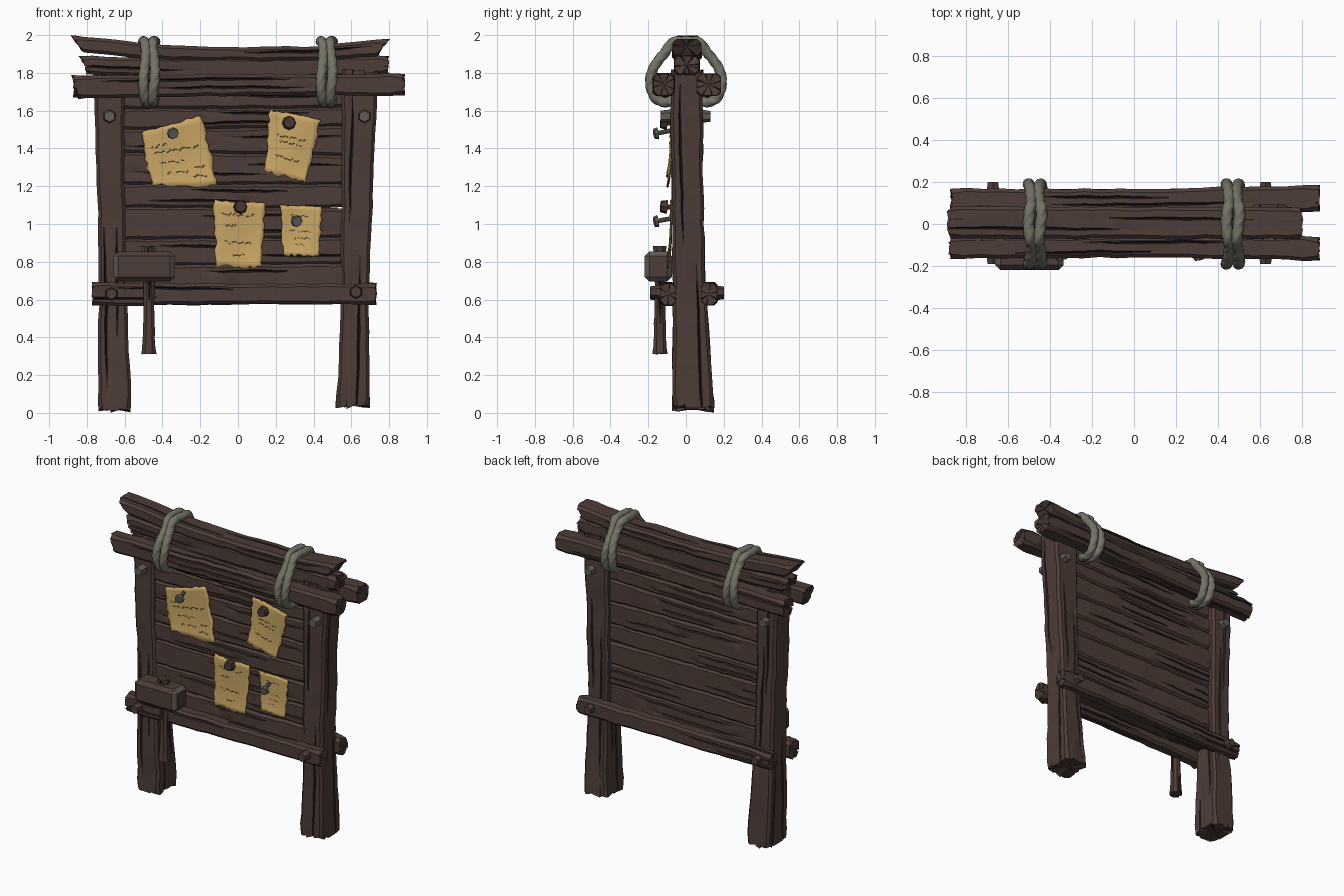
import bpy, bmesh, math, random
from mathutils import Vector, Matrix

if "Cube" in bpy.data.objects:
    bpy.data.objects.remove(bpy.data.objects["Cube"])

random.seed(7)
R = random.uniform


def material(name, rgb):
    m = bpy.data.materials.new(name)
    m.diffuse_color = (*rgb, 1)
    m.use_nodes = True
    m.node_tree.nodes["Principled BSDF"].inputs["Base Color"].default_value = m.diffuse_color
    return m


WOOD = material("dark_wood", (0.075, 0.046, 0.038))
CRACK = material("wood_crack", (0.024, 0.015, 0.013))
PAPER = material("old_paper", (0.57, 0.37, 0.125))
INK = material("faded_ink", (0.075, 0.048, 0.02))
ROPE = material("grey_rope", (0.175, 0.17, 0.13))
IRON = material("worn_iron", (0.12, 0.105, 0.09))
TACK = material("red_brown_tack", (0.065, 0.034, 0.03))


def finish(name, bm, *mats):
    bmesh.ops.recalc_face_normals(bm, faces=bm.faces[:])
    me = bpy.data.meshes.new(name)
    bm.to_mesh(me)
    bm.free()
    for m in mats:
        me.materials.append(m)
    ob = bpy.data.objects.new(name, me)
    bpy.context.collection.objects.link(ob)
    return ob


# Rough timber: stations (t, u0, u1, v0, v1) along X (u=y, v=z) or Z (u=x, v=y), with carved cracks
def beam(name, st, axis="X", slant=(0, 0), ragged=0.012, n=22, jit=0.004):
    bm = bmesh.new()
    t0, t1 = st[0][0], st[-1][0]
    _, a0, a1, b0, b1 = st[0]
    cols = []                       # (side, groove or None, part)
    for s in range(4):
        length = (a1 - a0) if s % 2 == 0 else (b1 - b0)
        g = 2 if length > 0.1 else 1
        cols.append((s, None, 0))
        for k in range(g):
            ta = R(-0.2, 0.6)
            gr = (0.12 + 0.76 * (k + R(0.25, 0.75)) / g, ta, ta + R(0.3, 0.6), R(0, 6))
            cols += [(s, gr, -1), (s, gr, 0), (s, gr, 1)]
        cols.append((s, None, 1))

    def active(gr, x):
        return math.sin(math.pi * (x - gr[1]) / (gr[2] - gr[1])) if gr[1] < x < gr[2] else 0

    rings = []
    for i in range(n + 1):
        x = i / n
        t = t0 + (t1 - t0) * x
        k = 0
        while k < len(st) - 2 and t > st[k + 1][0]:
            k += 1
        f = (t - st[k][0]) / (st[k + 1][0] - st[k][0])
        u0, u1, v0, v1 = [p + (q - p) * f + R(-jit, jit) for p, q in zip(st[k][1:], st[k + 1][1:])]
        c = 0.016 if 0 < i < n else 0.024
        ring = []
        for s, gr, part in cols:
            length = (u1 - u0) if s % 2 == 0 else (v1 - v0)
            d = 0
            if gr is None:
                p = c / length if part == 0 else 1 - c / length
            else:
                a = active(gr, x)
                p = gr[0] + 0.025 * math.sin(gr[3] + 7 * x) + part * (0.002 + 0.005 * a) / length
                d = 0.012 * a if part == 0 else 0
            u, v = [(u0 + p * (u1 - u0), v0 + d), (u1 - d, v0 + p * (v1 - v0)),
                    (u1 - p * (u1 - u0), v1 - d), (u0 + d, v1 - p * (v1 - v0))][s]
            tt = t
            if i in (0, n):         # slanted, splintered ends
                inward = R(0, ragged) + (ragged if gr and part == 0 else 0)
                inward += slant[0 if i == 0 else 1] * (1 - (v - v0) / (v1 - v0))
                tt += inward if i == 0 else -inward
            ring.append(bm.verts.new((tt, u, v) if axis == "X" else (u, v, tt)))
        rings.append(ring)
    m = len(cols)
    for i in range(n):
        for j in range(m):
            q = (j + 1) % m
            fc = bm.faces.new((rings[i][j], rings[i][q], rings[i + 1][q], rings[i + 1][j]))
            gr, part = cols[j][1:]
            if gr and part < 1 and active(gr, (i + 0.5) / n) > 0.3:
                fc.material_index = 1
    for ring in (rings[0], rings[-1]):
        mid = bm.verts.new(sum((v.co for v in ring), Vector()) / m)
        for j in range(m):
            bm.faces.new((ring[j], ring[(j + 1) % m], mid))
    return finish(name, bm, WOOD, CRACK)


# Posts
beam("left_post", [(0, -0.74, -0.565, -0.07, 0.15), (0.3, -0.74, -0.575, -0.07, 0.13),
                   (0.65, -0.735, -0.59, -0.07, 0.105), (1.2, -0.745, -0.60, -0.075, 0.09),
                   (1.80, -0.765, -0.60, -0.08, 0.09)], "Z", ragged=0.025)
beam("right_post", [(0.02, 0.52, 0.695, -0.07, 0.15), (0.3, 0.535, 0.695, -0.07, 0.13),
                    (0.65, 0.545, 0.69, -0.07, 0.105), (1.2, 0.55, 0.715, -0.075, 0.09),
                    (1.82, 0.55, 0.74, -0.08, 0.09)], "Z", ragged=0.025)

# Panel planks: (left bottom, left top, right bottom, right top)
edges = [(0.64, 0.64), (0.78, 0.79), (0.92, 0.93), (1.09, 1.08), (1.21, 1.21),
         (1.38, 1.36), (1.50, 1.52), (1.61, 1.62), (1.79, 1.79)]
for k in range(len(edges) - 1):
    (l0, r0), (l1, r1) = edges[k], edges[k + 1]
    gap = 0.012 if k == 3 else -0.003
    dy = R(-0.006, 0.006)
    beam(f"panel_plank_{k + 1}", [(-0.64, -0.06 + dy, 0.05 + dy, l0 - 0.003, l1 + 0.003),
                                  (0.3, -0.06 + dy, 0.05 + dy, (l0 + r0) / 2 - 0.003, (l1 + r1) / 2 + 0.003),
                                  (0.6, -0.06 + dy, 0.05 + dy, r0 + gap, r1 + 0.003)], jit=0.003)

# Lower and upper rails, front and back
beam("front_lower_rail", [(-0.775, -0.14, -0.05, 0.565, 0.69), (0, -0.135, -0.05, 0.575, 0.68),
                          (0.735, -0.135, -0.05, 0.575, 0.685)])
beam("back_lower_rail", [(-0.77, 0.08, 0.165, 0.57, 0.685), (0.735, 0.08, 0.165, 0.575, 0.69)])
beam("front_upper_rail", [(-0.885, -0.165, -0.06, 1.665, 1.785), (-0.3, -0.16, -0.06, 1.675, 1.79),
                          (0.3, -0.16, -0.06, 1.685, 1.795), (0.885, -0.175, -0.06, 1.68, 1.795)], slant=(0.035, 0))
beam("back_upper_rail", [(-0.875, 0.06, 0.17, 1.67, 1.785), (0, 0.06, 0.165, 1.68, 1.79),
                         (0.885, 0.06, 0.185, 1.68, 1.795)])

# Sagging ridge beam and the board under it
beam("lower_ridge_beam", [(-0.845, -0.06, 0.07, 1.795, 1.89), (-0.3, -0.06, 0.07, 1.77, 1.88),
                          (0.3, -0.06, 0.07, 1.77, 1.88), (0.81, -0.06, 0.07, 1.795, 1.89)],
     slant=(0.04, 0.01), ragged=0.03)
beam("ridge_beam", [(-0.89, -0.07, 0.085, 1.915, 2.0), (-0.5, -0.07, 0.085, 1.875, 1.955),
                    (0, -0.07, 0.08, 1.865, 1.935), (0.4, -0.07, 0.08, 1.87, 1.94),
                    (0.805, -0.07, 0.08, 1.89, 1.98)], slant=(0.06, 0.06))


# Twisted ropes binding the ridge to both upper rails
def rope(name, x0, phase, samples=96, sides=18, r=0.026):
    half = [(0.07, 1.96), (0.11, 1.91), (0.17, 1.83), (0.19, 1.75), (0.165, 1.67), (0.11, 1.645), (0.04, 1.665)]
    pts = [Vector((0, -y, z)) for y, z in reversed(half)] + [Vector((0, 0, 1.967))] + \
          [Vector((0, y, z)) for y, z in half]
    pts = [pts[0] * 2 - pts[1]] + pts + [pts[-1] * 2 - pts[-2]]
    path = []
    for i in range(samples + 1):
        g = i / samples * (len(pts) - 3)
        k = min(int(g), len(pts) - 4)
        f = g - k
        a, b, c, d = pts[k:k + 4]
        p = 0.5 * (2 * b + (c - a) * f + (2 * a - 5 * b + 4 * c - d) * f * f + (3 * b - a - 3 * c + d) * f ** 3)
        path.append(p + Vector((x0 + 0.007 * math.sin(phase + 22 * i / samples), 0, 0)))
    bm = bmesh.new()
    rings, dist = [], 0
    for i, p in enumerate(path):
        dist += (p - path[i - 1]).length if i else 0
        tan = (path[min(i + 1, samples)] - path[max(i - 1, 0)]).normalized()
        side = tan.cross(Vector((1, 0, 0))).normalized()
        ring = []
        for j in range(sides):
            th = 2 * math.pi * j / sides
            rr = r * (0.88 + 0.2 * abs(math.cos(1.5 * (th - dist * 36 - phase))))
            ring.append(bm.verts.new(p + rr * (math.cos(th) * Vector((1, 0, 0)) + math.sin(th) * side)))
        rings.append(ring)
    for a, b in zip(rings, rings[1:]):
        for j in range(sides):
            bm.faces.new((a[j], a[(j + 1) % sides], b[(j + 1) % sides], b[j]))
    bm.faces.new(rings[0])
    bm.faces.new(rings[-1])
    finish(name, bm, ROPE)


for label, x in (("left", -0.47), ("right", 0.47)):
    rope(f"{label}_rope_outer", x - 0.024, 0)
    rope(f"{label}_rope_inner", x + 0.024, 2)


# Torn paper notices with abstract scribbles; corners are top-left, top-right, bottom-right, bottom-left
def notice(name, corners, rows, n=12):
    tl, tr, br, bl = [Vector((x, 0, z)) for x, z in corners]
    ph = R(0, 6)

    def surf(u, v, lift=0):
        p = (tl * (1 - u) + tr * u) * (1 - v) + (bl * (1 - u) + br * u) * v
        p.y = -0.079 - 0.018 * v ** 4 - 0.004 * math.sin(ph + 5 * u + 3 * v) - lift
        return p
    bm = bmesh.new()
    grid = []
    for i in range(n + 1):
        row = []
        for j in range(n + 1):
            u, v = j / n, i / n
            if j in (0, n):
                u += R(-0.035, 0.02) * (1 if j else -1)
            if i in (0, n):
                v += R(-0.04, 0.035) * (1 if i else -0.4)
            row.append(bm.verts.new(surf(u, v)))
        grid.append(row)
    for i in range(n):
        for j in range(n):
            bm.faces.new((grid[i][j], grid[i][j + 1], grid[i + 1][j + 1], grid[i + 1][j]))
    ob = finish(name, bm, PAPER)
    sol = ob.modifiers.new("thickness", "SOLIDIFY")
    sol.thickness, sol.offset = 0.005, 0
    bm = bmesh.new()
    for v, ua, ub in rows:
        u, last = ua, None
        while u < ub:
            w = v + R(-0.028, 0.028)
            pair = [bm.verts.new(surf(u, w - 0.011, 0.005)), bm.verts.new(surf(u + 0.012, w + 0.011, 0.005))]
            if last and R(0, 1) > 0.15:
                bm.faces.new((last[0], pair[0], pair[1], last[1]))
            last = pair
            u += R(0.02, 0.04)
    finish(name + "_scribbles", bm, INK)


notice("large_notice", [(-0.52, 1.485), (-0.19, 1.575), (-0.105, 1.205), (-0.46, 1.20)],
       [(0.3, 0.12, 0.4), (0.42, 0.15, 0.85), (0.6, 0.2, 0.6), (0.72, 0.7, 0.92), (0.78, 0.25, 0.6), (0.86, 0.65, 0.9)])
notice("upper_right_notice", [(0.165, 1.605), (0.44, 1.555), (0.36, 1.215), (0.14, 1.28)],
       [(0.38, 0.2, 0.8), (0.46, 0.25, 0.75), (0.7, 0.2, 0.75)])
notice("lower_middle_notice", [(-0.13, 1.125), (0.145, 1.11), (0.125, 0.765), (-0.12, 0.775)],
       [(0.2, 0.15, 0.8), (0.36, 0.2, 0.45), (0.62, 0.2, 0.75), (0.8, 0.35, 0.65)])
notice("lower_right_notice", [(0.225, 1.10), (0.447, 1.09), (0.43, 0.825), (0.235, 0.835)],
       [(0.2, 0.2, 0.7), (0.5, 0.2, 0.75), (0.65, 0.3, 0.8), (0.78, 0.35, 0.6)])


# Round or faceted pegs between two points
def peg(name, a, b, r0, r1, sides, mat):
    a, b = Vector(a), Vector(b)
    d = b - a
    mx = Matrix.Translation((a + b) / 2) @ d.to_track_quat("Z", "Y").to_matrix().to_4x4()
    bm = bmesh.new()
    bmesh.ops.create_cone(bm, cap_ends=True, segments=sides, radius1=r0, radius2=r1, depth=d.length, matrix=mx)
    return finish(name, bm, mat)


for k, (x, z) in enumerate([(0.27, 1.535), (0.012, 1.09)]):
    peg(f"tack_shaft_{k + 1}", (x, -0.05, z), (x, -0.11, z), 0.014, 0.014, 8, TACK)
    peg(f"tack_head_{k + 1}", (x, -0.10, z), (x + 0.003, -0.135, z + 0.003), 0.037, 0.03, 8, TACK)
for k, (x, z) in enumerate([(-0.345, 1.48), (0.31, 1.015)]):
    peg(f"nail_shaft_{k + 1}", (x - 0.02, -0.05, z + 0.02), (x, -0.155, z), 0.012, 0.012, 8, IRON)
    peg(f"nail_head_{k + 1}", (x, -0.15, z), (x + 0.004, -0.168, z - 0.003), 0.032, 0.027, 8, IRON)

# Bolts on posts and lower rails, front and back
for k, (x, z, yf, yb) in enumerate([(-0.68, 1.57, -0.07, 0.08), (0.67, 1.57, -0.07, 0.08),
                                    (-0.67, 0.63, -0.125, 0.15), (0.625, 0.64, -0.125, 0.15)]):
    mat = IRON if k < 2 else WOOD
    peg(f"front_bolt_{k + 1}", (x, yf, z), (x, yf - 0.065, z), 0.038, 0.03, 6, mat)
    peg(f"back_bolt_{k + 1}", (x, yb, z), (x, yb + 0.05, z), 0.036, 0.028, 6, mat)

# Hanging mallet: head with worn end edges, flared handle
bm = bmesh.new()
bmesh.ops.create_cube(bm, size=1, matrix=Matrix.Translation((-0.497, -0.147, 0.775)) @ Matrix.Diagonal((0.325, 0.145, 0.16, 1)))
bmesh.ops.bevel(bm, geom=bm.edges[:], offset=0.025, segments=1, affect="EDGES")
bm.normal_update()
for f in bm.faces:
    if 0.3 < abs(f.normal.x) < 0.9:
        f.material_index = 1
finish("mallet_head", bm, WOOD, IRON)
beam("mallet_handle", [(0.31, -0.512, -0.432, -0.177, -0.098), (0.36, -0.505, -0.44, -0.172, -0.105),
                       (0.65, -0.5, -0.445, -0.165, -0.11), (0.885, -0.515, -0.435, -0.175, -0.105)],
     "Z", ragged=0.004, jit=0.002, n=14)

# Smooth shading with sharp edges kept
for ob in bpy.data.objects:
    ob.select_set(ob.type == "MESH")
bpy.context.view_layer.objects.active = bpy.data.objects["left_post"]
bpy.ops.object.shade_smooth_by_angle(angle=math.radians(28))
